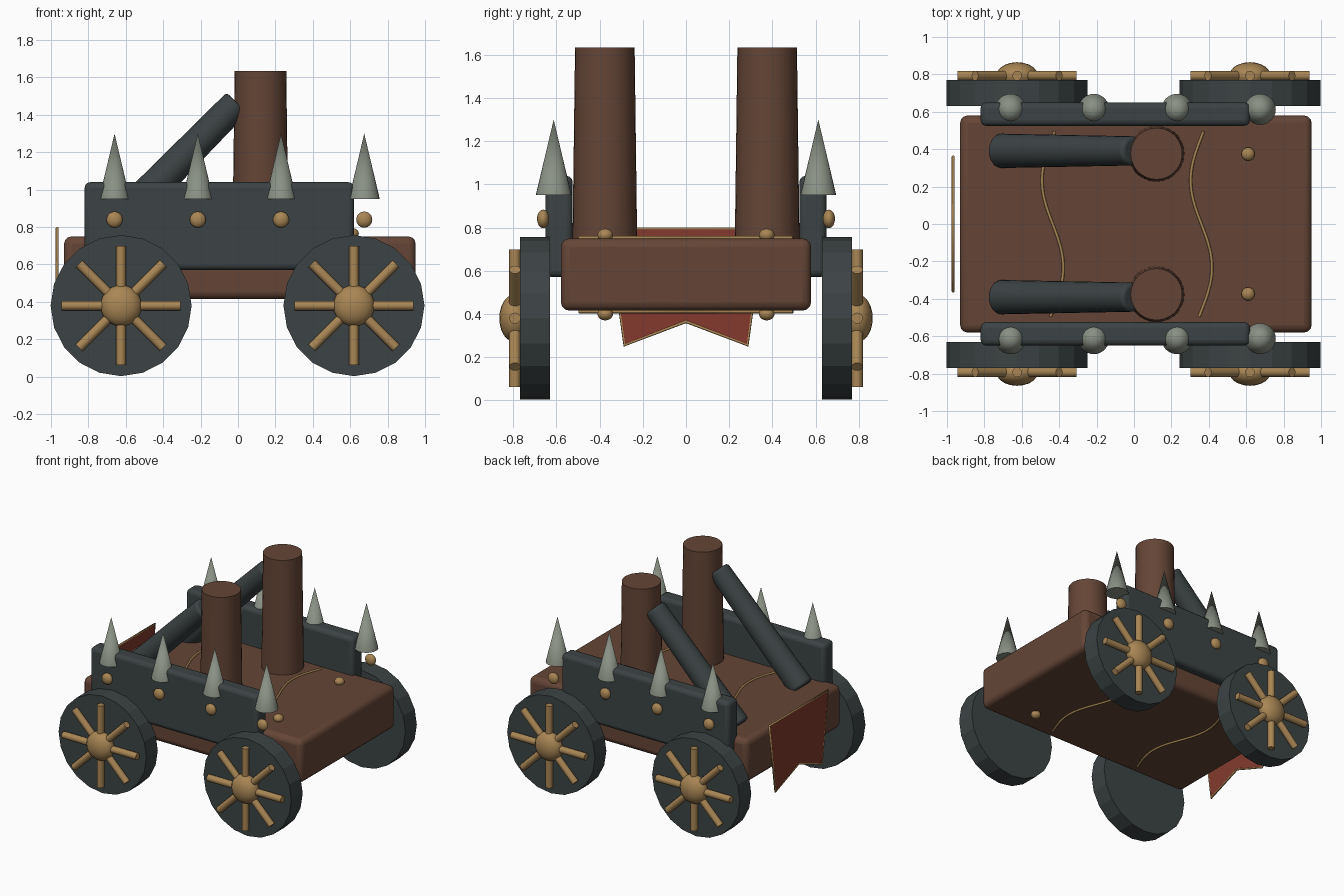
import bpy, bmesh, math
from mathutils import Vector

if "Cube" in bpy.data.objects:
    bpy.data.objects.remove(bpy.data.objects["Cube"])


def material(name, rgb):
    m = bpy.data.materials.new(name)
    m.diffuse_color = (*rgb, 1)
    m.use_nodes = True
    m.node_tree.nodes["Principled BSDF"].inputs["Base Color"].default_value = m.diffuse_color
    return m


WOOD = material("brown wood", (0.13, 0.06, 0.037))
IRON = material("dark iron", (0.045, 0.056, 0.058))
BRASS = material("brass", (0.40, 0.24, 0.09))
STEEL = material("pale steel", (0.25, 0.28, 0.23))
RED = material("red cloth", (0.23, 0.042, 0.027))


def finish(name, mat, bevel=0, smooth=True):
    ob = bpy.context.object
    ob.name = name
    ob.data.materials.append(mat)
    bpy.ops.object.transform_apply(location=False, rotation=True, scale=True)
    if bevel:
        b = ob.modifiers.new("rounded edges", 'BEVEL')
        b.width, b.segments = bevel, 3
        b.limit_method = 'ANGLE'
        b.angle_limit = math.radians(40)
    if smooth:
        bpy.ops.object.shade_smooth_by_angle(angle=math.radians(35))
    return ob


def box(name, mat, lo, hi, bevel):
    lo, hi = Vector(lo), Vector(hi)
    bpy.ops.mesh.primitive_cube_add(size=1, location=(lo + hi) / 2)
    bpy.context.object.scale = hi - lo
    return finish(name, mat, bevel)


def rod(name, mat, a, b, r1, r2, sides=24, bevel=0, smooth=True):
    a, b = Vector(a), Vector(b)
    bpy.ops.mesh.primitive_cone_add(vertices=sides, radius1=r1, radius2=r2,
                                    depth=(b - a).length, location=(a + b) / 2)
    bpy.context.object.rotation_euler = (b - a).to_track_quat('Z', 'Y').to_euler()
    return finish(name, mat, bevel, smooth)


def ball(name, mat, loc, scale, seg=20, rings=12):
    bpy.ops.mesh.primitive_uv_sphere_add(segments=seg, ring_count=rings, radius=1, location=loc)
    bpy.context.object.scale = scale
    return finish(name, mat)


def tube(name, mat, points, r, closed=False):
    cu = bpy.data.curves.new(name, 'CURVE')
    cu.dimensions = '3D'
    cu.bevel_depth, cu.bevel_resolution = r, 2
    cu.use_fill_caps = True
    sp = cu.splines.new('POLY')
    sp.points.add(len(points) - 1)
    for p, co in zip(sp.points, points):
        p.co = (*co, 1)
    sp.use_cyclic_u = closed
    cu.materials.append(mat)
    ob = bpy.data.objects.new(name, cu)
    bpy.context.collection.objects.link(ob)


# Wagon body
box("body", WOOD, (-0.93, -0.58, 0.415), (0.95, 0.58, 0.75), 0.04)

# Parts repeated on both flanks
for s in (-1, 1):
    # Armour plate
    box("side_plate", IRON, (-0.82, min(s * 0.525, s * 0.65), 0.57),
        (0.62, max(s * 0.525, s * 0.65), 1.04), 0.03)

    # Spikes and the rivets below them
    for i in range(4):
        x = -0.66 + 0.445 * i
        rod("spike", STEEL, (x, s * 0.613, 0.95), (x, s * 0.613, 1.30), 0.083, 0, 24)
        ball("rivet", BRASS, (x, s * 0.662, 0.84), (0.043, 0.028, 0.043))

    # Wheels with hub and spokes
    for x in (-0.625, 0.62):
        z = 0.38
        rod("wheel", IRON, (x, s * 0.63, z), (x, s * 0.77, z), 0.377, 0.377, 20, smooth=False)
        ball("hub", BRASS, (x, s * 0.795, z), (0.11, 0.07, 0.11))
        for k in range(8):
            a = k * math.pi / 4
            c, d = math.cos(a), math.sin(a)
            rod("spoke", BRASS, (x + 0.05 * c, s * 0.793, z + 0.05 * d),
                (x + 0.318 * c, s * 0.793, z + 0.318 * d), 0.026, 0.026, 12)

    # Upright stack and its slanted brace pipe
    rod("stack", WOOD, (0.12, s * 0.376, 0.72), (0.12, s * 0.376, 1.635), 0.15, 0.138, 28)
    rod("brace_pipe", IRON, (-0.72, s * 0.391, 0.74), (-0.005, s * 0.391, 1.465),
        0.092, 0.078, 24, bevel=0.02)

    # Deck and underside studs
    for z in (0.765, 0.40):
        ball("deck_stud", BRASS, (0.61, s * 0.374, z), (0.036, 0.036, 0.03))

# Wavy seams above and below
for x0 in (-0.435, 0.36):
    for z in (0.753, 0.411):
        pts = [(x0 - 0.057 * math.sin(2 * math.pi * y / 0.93), y, z)
               for y in (-0.495 + 0.99 * i / 32 for i in range(33))]
        tube("wavy_seam", BRASS, pts, 0.008)

# Swallow-tailed banner with brass trim
outline = [(-0.36, 0.795), (0.36, 0.795), (0.285, 0.255), (0, 0.365), (-0.285, 0.255)]
bm = bmesh.new()
face = bm.faces.new([bm.verts.new((-0.971, y, z)) for y, z in outline])
ext = bmesh.ops.extrude_face_region(bm, geom=[face])
for v in ext["geom"]:
    if isinstance(v, bmesh.types.BMVert):
        v.co.x += 0.008
bmesh.ops.recalc_face_normals(bm, faces=bm.faces)
me = bpy.data.meshes.new("banner")
bm.to_mesh(me)
bm.free()
me.materials.append(RED)
bpy.context.collection.objects.link(bpy.data.objects.new("banner", me))
tube("banner_trim", BRASS, [(-0.967, y, z) for y, z in outline], 0.008, closed=True)
